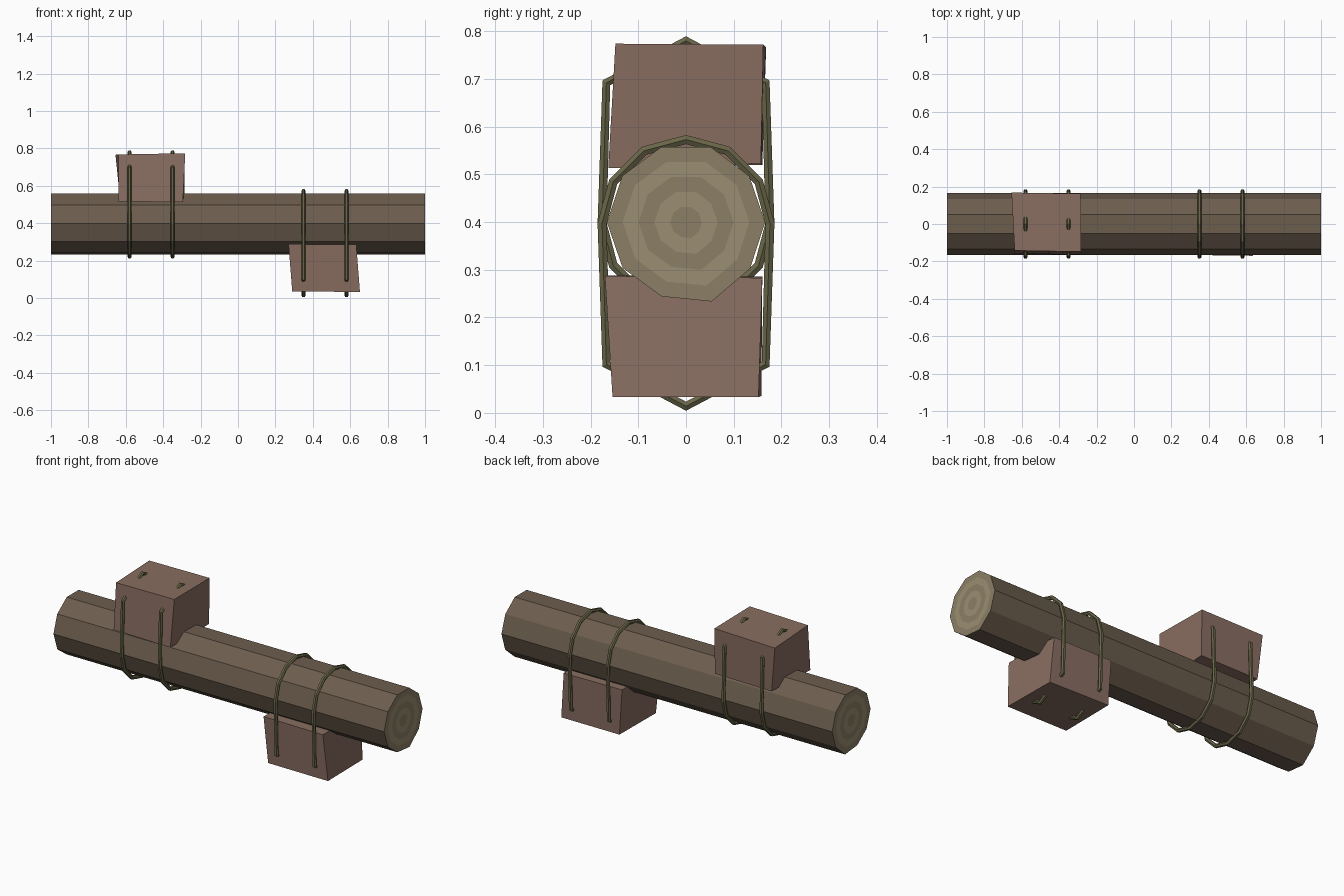
import bpy
from math import sin, cos, radians

if "Cube" in bpy.data.objects:
    bpy.data.objects.remove(bpy.data.objects["Cube"])


def material(name, rgb):
    m = bpy.data.materials.new(name)
    m.diffuse_color = (*rgb, 1)
    m.use_nodes = True
    m.node_tree.nodes["Principled BSDF"].inputs["Base Color"].default_value = m.diffuse_color
    return m


BARK = material("bark", (0.15, 0.11, 0.075))
LIGHT = material("end_grain_light", (0.33, 0.27, 0.165))
DARK = material("end_grain_dark", (0.26, 0.21, 0.13))
BLOCK = material("block_wood", (0.25, 0.155, 0.12))
ROPE = material("rope", (0.14, 0.13, 0.065))


def mesh_object(name, verts, faces, mats):
    me = bpy.data.meshes.new(name)
    me.from_pydata(verts, [], faces)
    for m in mats:
        me.materials.append(m)
    ob = bpy.data.objects.new(name, me)
    bpy.context.collection.objects.link(ob)
    return ob


# Ten-sided log, slightly uneven, with growth rings on both ends
N, ZC = 10, 0.4
radii = [0.166, 0.164, 0.166, 0.166, 0.165, 0.166, 0.164, 0.164, 0.175, 0.166]
rings = [(-1, f) for f in (0.2, 0.4, 0.6, 0.8, 1)] + [(1, f) for f in (1, 0.8, 0.6, 0.4, 0.2)]
verts, faces, slots = [], [], []
for x, f in rings:
    for i in range(N):
        a = radians(36 * i)
        verts.append((x, f * radii[i] * cos(a), ZC + f * radii[i] * sin(a)))
for k in range(len(rings) - 1):
    for i in range(N):
        j = (i + 1) % N
        faces.append((k * N + i, k * N + j, (k + 1) * N + j, (k + 1) * N + i))
        slots.append(0 if k == 4 else 1 + k % 2)
faces += [tuple(reversed(range(N))), tuple(range(9 * N, 10 * N))]
slots += [2, 2]
log = mesh_object("log", verts, faces, [BARK, LIGHT, DARK])
for p, s in zip(log.data.polygons, slots):
    p.material_index = s


# Skewed blocks: four bottom corners, then four top corners
def block(name, corners):
    mesh_object(name, corners, [(3, 2, 1, 0), (4, 5, 6, 7), (0, 1, 5, 4),
                                (1, 2, 6, 5), (2, 3, 7, 6), (3, 0, 4, 7)], [BLOCK])


block("upper_block", [(-0.64, -0.16, 0.517), (-0.295, -0.163, 0.513), (-0.285, 0.157, 0.523), (-0.63, 0.16, 0.52),
                      (-0.638, -0.142, 0.768), (-0.282, -0.148, 0.774), (-0.285, 0.162, 0.772), (-0.655, 0.168, 0.766)])
block("lower_block", [(0.29, -0.154, 0.035), (0.652, -0.154, 0.033), (0.648, 0.152, 0.033), (0.292, 0.158, 0.036),
                      (0.27, -0.165, 0.288), (0.632, -0.17, 0.287), (0.628, 0.16, 0.283), (0.275, 0.16, 0.286)])


# Rope loops: half circle round the log, pointed run round the block
def rope(name, x, side):
    pts = [(0.176 * cos(radians(a)), -0.176 * sin(radians(a))) for a in range(0, 181, 30)]
    pts += [(-0.167, 0.295), (0, 0.383), (0.167, 0.295)]
    cu = bpy.data.curves.new(name, 'CURVE')
    cu.dimensions = '3D'
    cu.bevel_depth = 0.011
    cu.bevel_resolution = 1
    sp = cu.splines.new('POLY')
    sp.points.add(len(pts) - 1)
    for p, (y, z) in zip(sp.points, pts):
        p.co = (x, y, 0.397 + side * z, 1)
    sp.use_cyclic_u = True
    sp.use_smooth = False
    cu.materials.append(ROPE)
    bpy.context.collection.objects.link(bpy.data.objects.new(name, cu))


for i, x in enumerate((0.35, 0.58)):
    rope(f"upper_rope_{i + 1}", -x, 1)
    rope(f"lower_rope_{i + 1}", x, -1)
